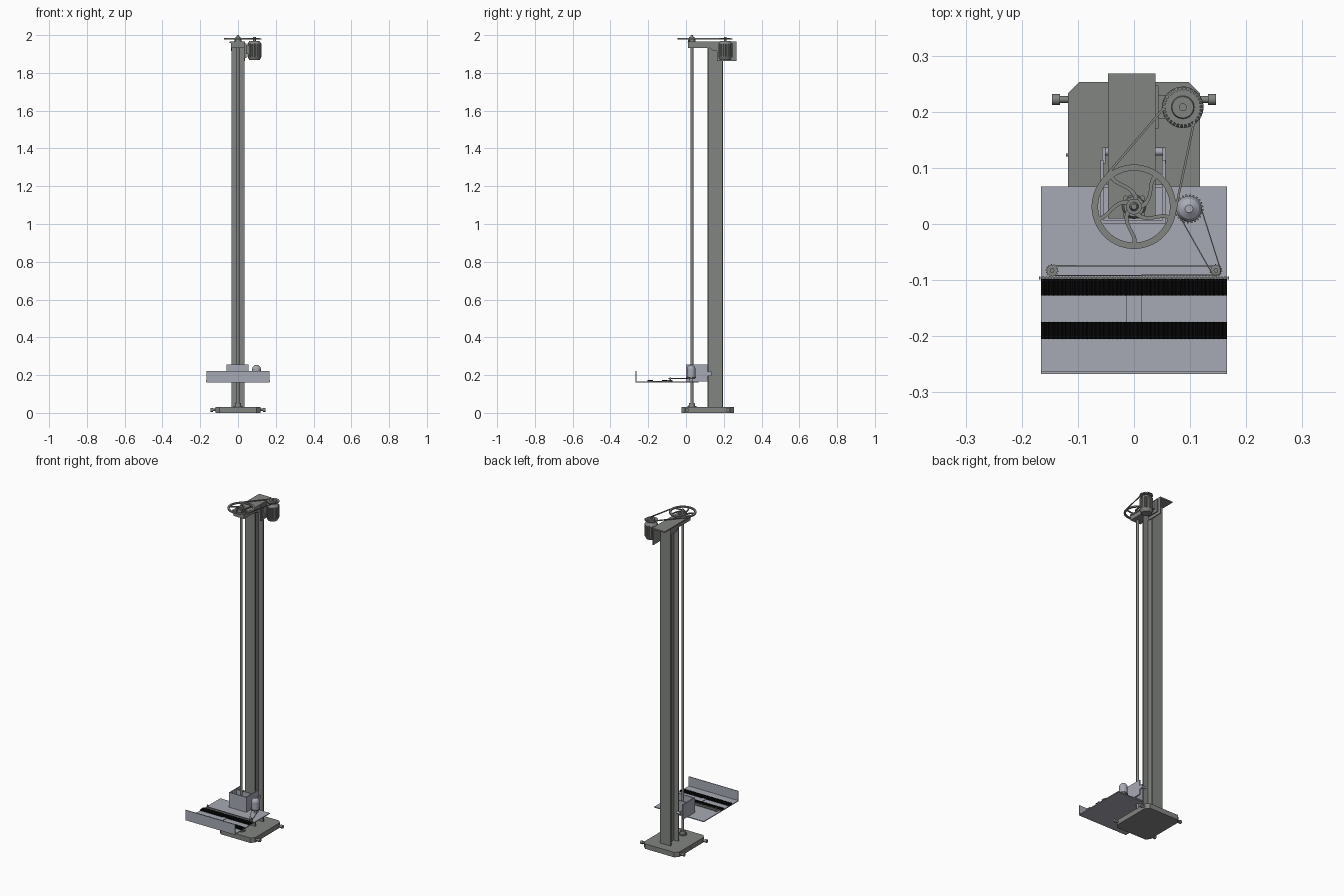
import bpy, bmesh, math
from mathutils import Vector, Matrix

if "Cube" in bpy.data.objects:
    bpy.data.objects.remove(bpy.data.objects["Cube"])


def mat(name, rgb):
    m = bpy.data.materials.new(name)
    m.diffuse_color = (*rgb, 1)
    m.use_nodes = True
    m.node_tree.nodes["Principled BSDF"].inputs["Base Color"].default_value = m.diffuse_color
    return m


STEEL = mat("steel_grey", (0.225, 0.235, 0.222))
PALE = mat("pale_blue_grey", (0.39, 0.40, 0.46))
BLACK = mat("black_rubber", (0.004, 0.004, 0.004))


def finish(bm, name, m, smooth=False):
    bmesh.ops.recalc_face_normals(bm, faces=bm.faces)
    me = bpy.data.meshes.new(name)
    bm.to_mesh(me)
    bm.free()
    ob = bpy.data.objects.new(name, me)
    bpy.context.collection.objects.link(ob)
    me.materials.append(m)
    if smooth:
        bpy.ops.object.select_all(action='DESELECT')
        bpy.context.view_layer.objects.active = ob
        ob.select_set(True)
        bpy.ops.object.shade_smooth_by_angle(angle=math.radians(35))
    return ob


def add_box(bm, x0, x1, y0, y1, z0, z1):
    mtx = Matrix.Translation(((x0 + x1) / 2, (y0 + y1) / 2, (z0 + z1) / 2))
    bmesh.ops.create_cube(bm, size=1, matrix=mtx @ Matrix.Diagonal((x1 - x0, y1 - y0, z1 - z0, 1)))


def boxes(name, m, *dims):
    bm = bmesh.new()
    for d in dims:
        add_box(bm, *d)
    return finish(bm, name, m)


def add_cyl(bm, a, b, r, r2=None, n=24):
    a, b = Vector(a), Vector(b)
    rot = (b - a).to_track_quat('Z', 'Y').to_matrix().to_4x4()
    bmesh.ops.create_cone(bm, cap_ends=True, segments=n, radius1=r, radius2=r if r2 is None else r2,
                          depth=(b - a).length, matrix=Matrix.Translation((a + b) / 2) @ rot)


def stack(name, m, x, y, steps):
    """Upright turned part: steps of (z0, z1, r0, r1)."""
    bm = bmesh.new()
    for z0, z1, r0, r1 in steps:
        add_cyl(bm, (x, y, z0), (x, y, z1), r0, r1)
    return finish(bm, name, m, True)


def add_prism(bm, pts, lo, hi, axis='z'):
    """Extrude an outline: (x, y) along z, or (y, z) along x."""
    put = (lambda p, h: (p[0], p[1], h)) if axis == 'z' else (lambda p, h: (h, p[0], p[1]))
    a = [bm.verts.new(put(p, lo)) for p in pts]
    b = [bm.verts.new(put(p, hi)) for p in pts]
    bm.faces.new(a)
    bm.faces.new(b)
    for i in range(len(a)):
        j = (i + 1) % len(a)
        bm.faces.new((a[i], a[j], b[j], b[i]))


def add_band(bm, outer, inner, z0, z1):
    """Closed ring between two outlines."""
    rows = [[bm.verts.new((p[0], p[1], z)) for p in o]
            for o, z in ((outer, z0), (outer, z1), (inner, z1), (inner, z0))]
    n = len(outer)
    for k in range(4):
        r, s = rows[k], rows[(k + 1) % 4]
        for i in range(n):
            j = (i + 1) % n
            bm.faces.new((r[i], r[j], s[j], s[i]))


def arc(c, r, a0, a1, n):
    return [(c[0] + r * math.cos(a0 + (a1 - a0) * i / n), c[1] + r * math.sin(a0 + (a1 - a0) * i / n))
            for i in range(n + 1)]


def toothed(c, r0, r1, n):
    pts = []
    for i in range(n):
        for f, r in ((0, r0), (.4, r0), (.5, r1), (.9, r1)):
            a = 2 * math.pi * (i + f) / n
            pts.append((c[0] + r * math.cos(a), c[1] + r * math.sin(a)))
    return pts


def gear(name, m, c, r0, r1, n, z0, z1):
    bm = bmesh.new()
    add_prism(bm, toothed(c, r0, r1, n), z0, z1)
    return finish(bm, name, m)


def belt(name, m, c1, r1, c2, r2, t, z0, z1):
    d = Vector(c2) - Vector(c1)
    a, phi = math.atan2(d.y, d.x), math.acos((r1 - r2) / d.length)
    loop = lambda k: (arc(c1, r1 - k, a + phi, a + 2 * math.pi - phi, 28)
                      + arc(c2, r2 - k, a - phi, a + phi, 14))
    bm = bmesh.new()
    add_band(bm, loop(0), loop(t), z0, z1)
    return finish(bm, name, m)


# Base plate with cut corners, and its side bolts
bm = bmesh.new()
add_prism(bm, [(-.118, -.004), (-.098, -.024), (.098, -.024), (.118, -.004),
               (.118, .233), (.098, .253), (-.098, .253), (-.118, .233)], 0, .03)
finish(bm, "base_plate", STEEL)
bm = bmesh.new()
for s in (-1, 1):
    for y in (.006, .222):
        add_cyl(bm, (s * .11, y, .016), (s * .134, y, .016), .006, n=16)
        add_cyl(bm, (s * .132, y, .016), (s * .146, y, .016), .01, n=16)
add_cyl(bm, (-.121, .123, .016), (-.11, .123, .016), .003, n=12)
finish(bm, "levelling_bolts", STEEL, True)

# I-beam column
boxes("column", STEEL, (-.035, .035, .115, .122, .03, 1.955),
      (-.035, .035, .19, .197, .03, 1.955), (-.005, .005, .122, .19, .03, 1.955))

# Lifting screw with foot and head bearings
SX, SY = 0, .031
stack("lifting_screw", STEEL, SX, SY, [(.03, 1.97, .008, .008)])
stack("foot_bearing", STEEL, SX, SY, [(.03, .036, .024, .024), (.036, .052, .017, .015)])

# Top arm, cover plate and motor bracket
bm = bmesh.new()
add_prism(bm, [(.01, 1.958), (.01, 1.932), (.125, 1.932), (.145, 1.915),
               (.19, 1.915), (.19, 1.958)], -.036, .034, 'x')
finish(bm, "top_arm", STEEL)
boxes("top_plate", STEEL, (-.046, .038, .01, .268, 1.957, 1.965))
boxes("motor_bracket", STEEL, (.032, .038, .165, .267, 1.862, 1.958),
      (.038, .044, .17, .247, 1.88, 1.955), (.044, .06, .188, .23, 1.9, 1.945))

# Drive motor with ribbed body
MX, MY = .087, .208
gear("motor_body", STEEL, (MX, MY), .033, .037, 20, 1.885, 1.955)
stack("motor_caps", STEEL, MX, MY, [(1.868, 1.887, .028, .037), (1.953, 1.97, .037, .026),
                                    (1.97, 1.99, .007, .007)])
gear("motor_sprocket", STEEL, (MX, MY), .031, .037, 30, 1.977, 1.982)
stack("sprocket_hub", STEEL, MX, MY, [(1.981, 1.986, .021, .019)])

# Large wheel: rim, five curved spokes, hub
bm = bmesh.new()
rim = lambda r: arc((SX, SY), r, 0, 2 * math.pi * 63 / 64, 63)
add_band(bm, rim(.075), rim(.064), 1.977, 1.985)
for k in range(5):
    left, right = [], []
    for i in range(9):
        t = i / 8
        r = .013 + .053 * t
        a = 2 * math.pi * k / 5 + 1.25 * math.sin(t * math.pi / 2) - .3 * t
        w = (.0045 - .001 * t) / r
        left.append((SX + r * math.cos(a + w), SY + r * math.sin(a + w)))
        right.append((SX + r * math.cos(a - w), SY + r * math.sin(a - w)))
    add_prism(bm, left + right[::-1], 1.978, 1.984)
finish(bm, "large_wheel", STEEL)
stack("wheel_hub", STEEL, SX, SY, [(1.962, 1.976, .022, .018), (1.976, 1.99, .014, .014),
                                   (1.99, 2.0, .008, .005)])
bm = bmesh.new()
for i in range(4):
    p = arc((SX, SY), .021, math.pi / 4, math.pi * 2.25, 4)[i]
    add_cyl(bm, (*p, 1.96), (*p, 1.973), .005, n=12)
finish(bm, "hub_bolts", STEEL, True)
belt("drive_belt", STEEL, (SX, SY), .0755, (MX, MY), .027, .004, 1.978, 1.984)

# Carriage platform with front lip and centre strip
boxes("platform", PALE, (-.166, .166, -.267, .067, .16, .165))
boxes("front_lip", PALE, (-.166, .166, -.267, -.263, .165, .222))
boxes("centre_strip", PALE, (-.013, .013, -.175, -.127, .165, .168))

# Carriage housing around the screw, with guide rollers on the column
boxes("carriage_housing", PALE, (-.06, .056, 0, .006, .165, .255), (-.06, -.054, .006, .114, .165, .255),
      (.05, .056, .006, .114, .165, .255), (-.054, .05, .064, .07, .165, .25))
stack("screw_nut", PALE, SX, SY, [(.165, .2, .02, .02)])
bm = bmesh.new()
for s in (-1, 1):
    add_cyl(bm, (s * .028, .129, .207), (s * .054, .129, .207), .007, n=16)
    add_box(bm, s * .054 - .003, s * .054 + .003, .108, .136, .195, .219)
finish(bm, "guide_rollers", PALE, True)

# Conveyor strips: black bands with cross rollers
for name, y0, y1 in (("rear_conveyor", -.127, -.098), ("front_conveyor", -.205, -.175)):
    bm = bmesh.new()
    add_box(bm, -.166, .166, y0, y1, .165, .17)
    for i in range(44):
        x = -.1622 + i * .32440 / 43
        add_cyl(bm, (x, y0, .17), (x, y1, .17), .0035, n=8)
    finish(bm, name, BLACK, True)
bm = bmesh.new()
add_box(bm, -.166, .166, -.0975, -.0955, .165, .172)
for i in range(60):
    x = -.168 + i * .336 / 59
    add_box(bm, x - .0015, x + .0015, -.099, -.094, .166, .171)
finish(bm, "toothed_rail", STEEL)

# Conveyor motor, pulleys and belts
CX, CY = .098, .027
stack("conveyor_motor", PALE, CX, CY, [(.19, .235, .023, .023), (.235, .246, .023, .018),
                                       (.246, .254, .018, .007), (.165, .19, .008, .008)])
gear("conveyor_motor_gear", STEEL, (CX, CY), .022, .026, 24, .184, .19)
for side, x in (("left", -.146), ("right", .146)):
    gear(side + "_pulley", STEEL, (x, -.083), .0095, .0115, 14, .166, .173)
    stack(side + "_pulley_pin", STEEL, x, -.083, [(.165, .188, .004, .004)])
belt("cross_belt", STEEL, (-.146, -.083), .0095, (.146, -.083), .0094, .002, .168, .172)
belt("motor_belt", STEEL, (CX, CY), .022, (.146, -.083), .0095, .002, .18, .184)
